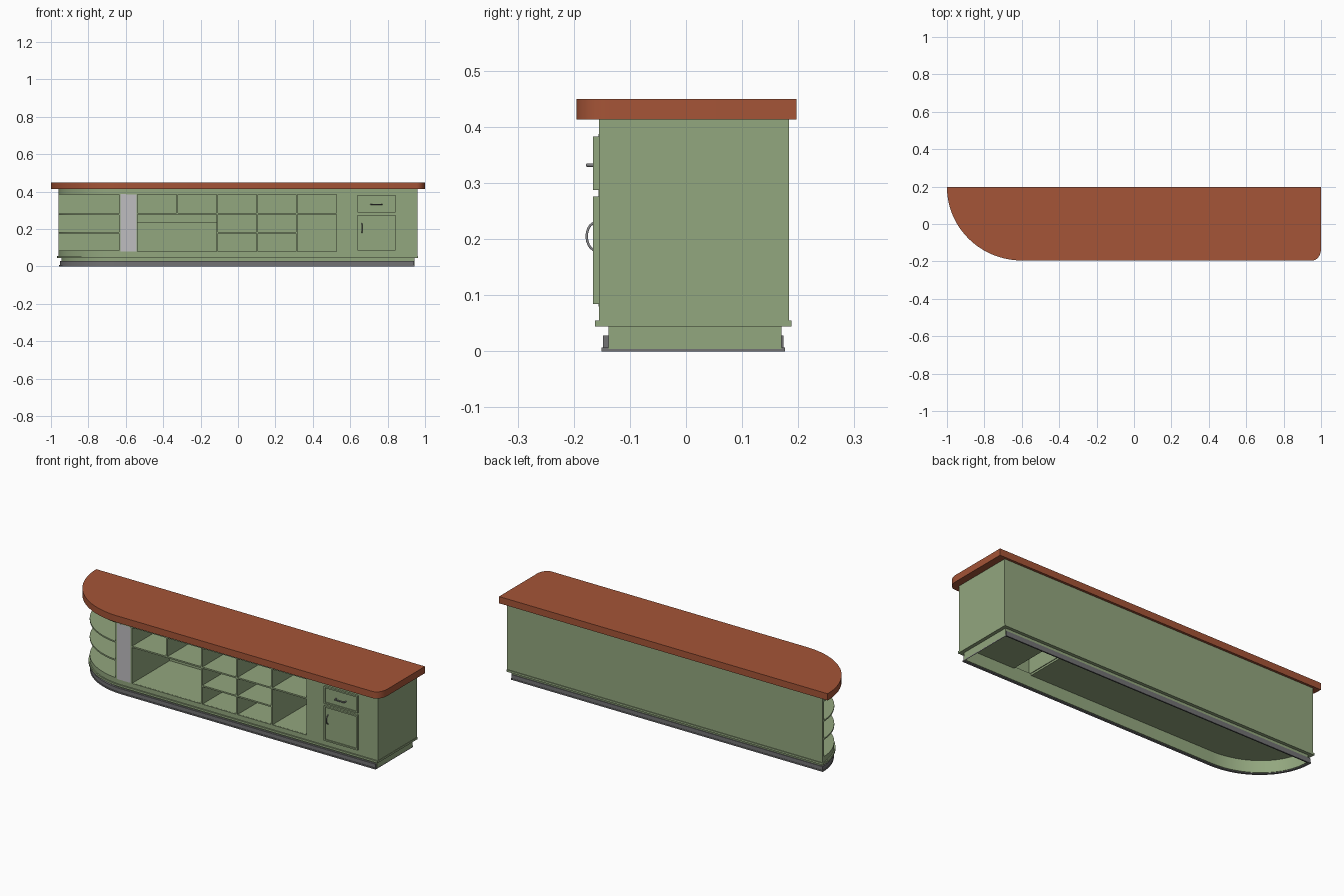
import bpy, bmesh, math

if "Cube" in bpy.data.objects:
    bpy.data.objects.remove(bpy.data.objects["Cube"], do_unlink=True)


def material(name, r, g, b):
    m = bpy.data.materials.new(name)
    m.use_nodes = True
    m.diffuse_color = (r, g, b, 1)
    m.node_tree.nodes["Principled BSDF"].inputs["Base Color"].default_value = (r, g, b, 1)
    return m


GREEN = material("sage green", 0.29, 0.385, 0.21)
WOOD = material("red brown wood", 0.376, 0.089, 0.038)
GREY = material("skirting grey", 0.17, 0.17, 0.175)
PALE = material("pale grey", 0.52, 0.51, 0.53)
STEEL = material("handle steel", 0.25, 0.25, 0.26)


def finish(name, bm, mat, smooth=False):
    bmesh.ops.recalc_face_normals(bm, faces=bm.faces[:])
    me = bpy.data.meshes.new(name)
    bm.to_mesh(me)
    bm.free()
    me.materials.append(mat)
    ob = bpy.data.objects.new(name, me)
    bpy.context.collection.objects.link(ob)
    if smooth:
        bpy.ops.object.select_all(action='DESELECT')
        ob.select_set(True)
        bpy.context.view_layer.objects.active = ob
        bpy.ops.object.shade_smooth_by_angle(angle=math.radians(35))
    return ob


def box(name, x0, x1, y0, y1, z0, z1, mat=GREEN):
    bm = bmesh.new()
    bmesh.ops.create_cube(bm, size=1)
    for v in bm.verts:
        v.co = ((x0 + x1) / 2 + v.co.x * (x1 - x0),
                (y0 + y1) / 2 + v.co.y * (y1 - y0),
                (z0 + z1) / 2 + v.co.z * (z1 - z0))
    return finish(name, bm, mat)


def outline(d, back, right=None, corner=0.0, n=20):
    """Counter plan inset by d: quarter ellipse on the left, straight front, corner on the right."""
    right = 1 - d if right is None else right
    pts = []
    for i in range(n + 1):
        a = math.pi / 2 * i / n
        pts.append((-0.6 - (0.4 - d) * math.cos(a), back - (back + 0.195 - d) * math.sin(a)))
    front = -0.195 + d
    if corner:
        for i in range(7):
            a = math.pi / 2 * i / 6
            pts.append((right - corner + corner * math.sin(a), front + 1.4 * corner * (1 - math.cos(a))))
    else:
        pts.append((right, front))
    pts.append((right, back))
    return pts


def prism(name, pts, z0, z1, mat=GREEN, inner=None):
    """Extrude a plan outline; with an inner outline it becomes a hollow ring."""
    bm = bmesh.new()
    n = len(pts)
    loops = [[bm.verts.new((x, y, z)) for x, y in p] for p in ([pts, inner] if inner else [pts])
             for z in (z0, z1)]

    def bridge(a, b):
        for i in range(n):
            j = (i + 1) % n
            bm.faces.new((a[i], a[j], b[j], b[i]))
    bridge(loops[0], loops[1])
    if inner:
        bridge(loops[2], loops[3])
        bridge(loops[0], loops[2])
        bridge(loops[1], loops[3])
    else:
        bm.faces.new(loops[0])
        bm.faces.new(loops[1])
    return finish(name, bm, mat, True)


def tube(name, pts, r, mat=STEEL):
    cu = bpy.data.curves.new(name, 'CURVE')
    cu.dimensions = '3D'
    cu.bevel_depth = r
    cu.bevel_resolution = 1
    cu.use_fill_caps = True
    sp = cu.splines.new('POLY')
    sp.points.add(len(pts) - 1)
    for p, c in zip(sp.points, pts):
        p.co = (*c, 1)
    cu.materials.append(mat)
    ob = bpy.data.objects.new(name, cu)
    bpy.context.collection.objects.link(ob)
    return ob


FRONT, BACK = -0.155, 0.184

# Worktop
prism("worktop", outline(0.0, 0.197, corner=0.045), 0.413, 0.45, WOOD)

# Hollow plinth, grey skirting and ledge
hollow = outline(0.062, 0.163)
prism("plinth", outline(0.057, 0.17), 0.004, 0.06, GREEN, hollow)
prism("skirting", outline(0.047, 0.174, right=0.94), 0.002, 0.028, GREY, outline(0.0575, 0.1695))
prism("skirting_lip", outline(0.044, 0.176, right=0.943), 0.0, 0.007, GREY, outline(0.0575, 0.1695))
prism("ledge", outline(0.033, 0.188, right=0.962), 0.044, 0.055, GREEN, hollow)

# Carcass bands and panels
prism("lower_band", outline(0.04, BACK), 0.055, 0.08, GREEN, hollow)
prism("upper_band", outline(0.04, BACK), 0.386, 0.413)
prism("cabinet_floor", outline(0.045, 0.175, right=0.53), 0.070, 0.0805)
box("cupboard_floor", 0.64, 0.955, -0.15, 0.175, 0.070, 0.0805)
box("back_panel", -0.96, 0.96, 0.172, BACK, 0.06, 0.413)
box("end_panel", 0.948, 0.96, FRONT, BACK, 0.06, 0.413)
box("cupboard_front", 0.53, 0.96, FRONT, -0.143, 0.079, 0.387)
box("cupboard_partition", 0.636, 0.644, -0.145, 0.175, 0.07, 0.387)

# Rounded open shelves at the curved end
curve = [p for p in outline(0.04, BACK, n=48) if p[0] < -0.63]
for i, z in enumerate((0.08, 0.18, 0.28)):
    prism(f"round_shelf_{i + 1}", curve + [(-0.63, FRONT + 0.001), (-0.63, BACK)], z - 0.004, z + 0.004)

# Grey front panel with side walls
box("grey_panel", -0.628, -0.542, FRONT, -0.147, 0.08, 0.387, PALE)

# Upright dividers: x position, top height
dividers = [(-0.632, 0.387), (-0.54, 0.387), (-0.112, 0.387), (0.102, 0.387), (0.314, 0.387), (0.53, 0.387)]
for i, (x, top) in enumerate(dividers):
    box(f"divider_{i + 1}", x - 0.004, x + 0.004, FRONT - 0.001, 0.175, 0.08, top)
box("short_divider", -0.329, -0.321, FRONT, 0.175, 0.28, 0.387)

# Straight shelves
box("long_shelf", -0.54, 0.53, FRONT, 0.175, 0.277, 0.285)
box("middle_shelf", -0.112, 0.314, FRONT, 0.175, 0.176, 0.184)
box("back_rail", -0.54, -0.112, 0.160, 0.173, 0.235, 0.278)


# Drawer and door: slab, raised rim
def framed_front(name, x0, x1, z0, z1):
    w = 0.008
    box(name, x0 + w, x1 - w, -0.160, FRONT, z0 + w, z1 - w)
    for side, a, b, c, d in (("left", x1 - w, x1, z0, z1), ("right", x0, x0 + w, z0, z1),
                             ("bottom", x0 + w, x1 - w, z0, z0 + w), ("top", x0 + w, x1 - w, z1 - w, z1)):
        box(f"{name}_rim_{side}", a, b, -0.166, FRONT, c, d)


framed_front("drawer", 0.638, 0.842, 0.288, 0.383)
framed_front("door", 0.638, 0.842, 0.084, 0.276)

# Drawer pull and door handle
tube("drawer_pull", [(0.71, -0.160, 0.332), (0.713, -0.176, 0.332), (0.767, -0.176, 0.332), (0.77, -0.160, 0.332)], 0.0035)
arc = [(0.662, -0.160 - 0.017 * math.sin(math.pi * i / 10), 0.205 - 0.025 * math.cos(math.pi * i / 10))
       for i in range(11)]
tube("door_handle", arc, 0.0025)
